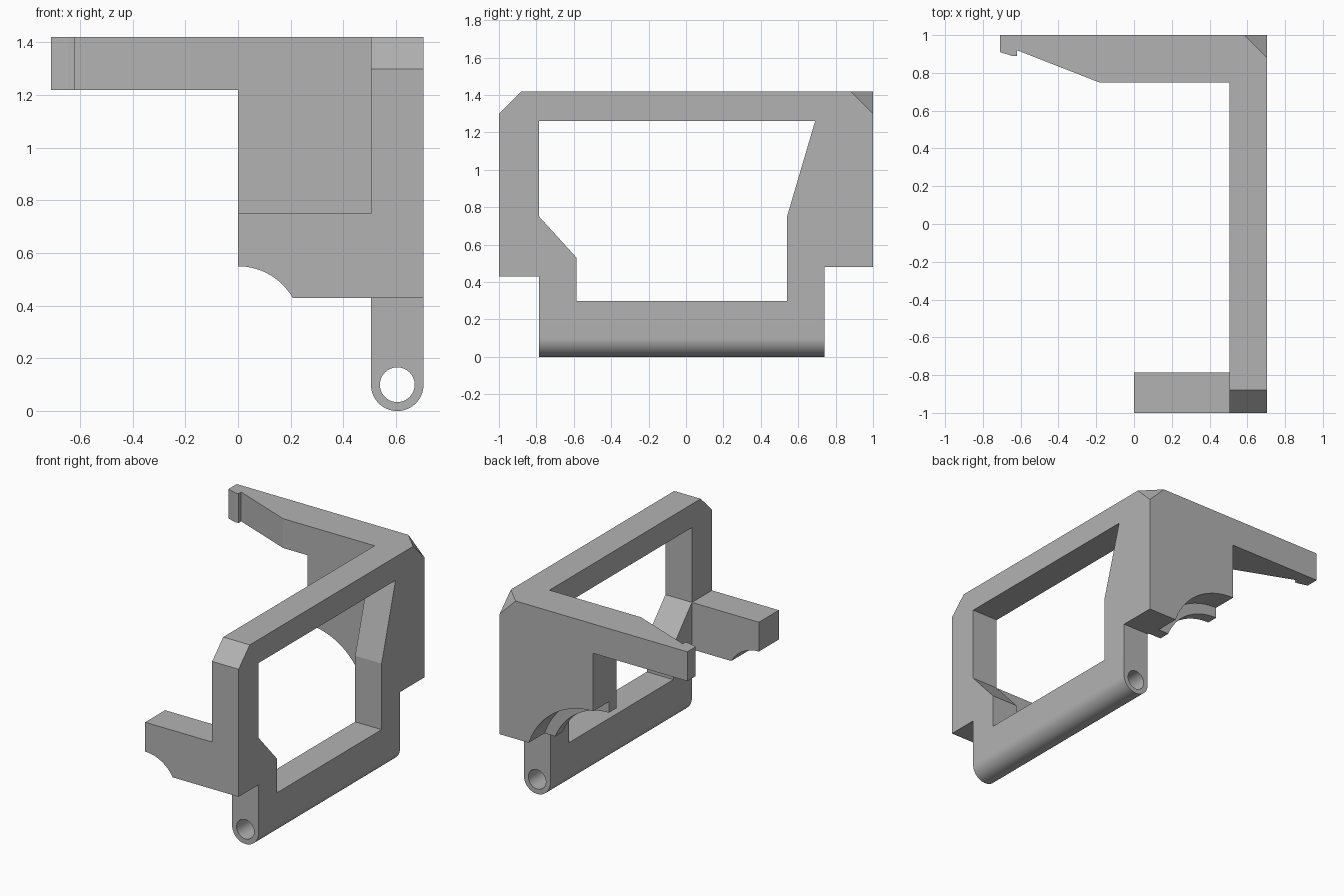
import bpy, bmesh, math
from mathutils import Vector

if "Cube" in bpy.data.objects:
    bpy.data.objects.remove(bpy.data.objects["Cube"], do_unlink=True)

grey = bpy.data.materials.new("plain grey")
grey.use_nodes = True
COLOUR = (0.45, 0.45, 0.45, 1)
grey.diffuse_color = COLOUR
grey.node_tree.nodes["Principled BSDF"].inputs["Base Color"].default_value = COLOUR

# Map profile coordinates (a, b) and depth d to 3D for each extrusion axis
PLACE = {"x": lambda a, b, d: (d, a, b),
         "y": lambda a, b, d: (a, d, b),
         "z": lambda a, b, d: (a, b, d)}


def prism(name, axis, points, low, high):
    """Extrude a closed profile along an axis."""
    bm = bmesh.new()
    base = bm.faces.new([bm.verts.new(PLACE[axis](a, b, low)) for a, b in points])
    extruded = bmesh.ops.extrude_face_region(bm, geom=[base])["geom"]
    shift = Vector(PLACE[axis](0, 0, high - low))
    bmesh.ops.translate(bm, vec=shift,
                        verts=[v for v in extruded if isinstance(v, bmesh.types.BMVert)])
    bmesh.ops.recalc_face_normals(bm, faces=bm.faces)
    mesh = bpy.data.meshes.new(name)
    bm.to_mesh(mesh)
    bm.free()
    mesh.materials.append(grey)
    obj = bpy.data.objects.new(name, mesh)
    bpy.context.collection.objects.link(obj)
    return obj


def combine(target, other, operation):
    """Apply a boolean and remove the second object."""
    bpy.context.view_layer.objects.active = target
    mod = target.modifiers.new("combine", "BOOLEAN")
    mod.solver = "EXACT"
    mod.operation = operation
    mod.object = other
    bpy.ops.object.modifier_apply(modifier=mod.name)
    bpy.data.objects.remove(other, do_unlink=True)


def arc(cx, cz, radius, start, end, steps):
    angles = [math.radians(start + (end - start) * i / steps) for i in range(steps + 1)]
    return [(cx + radius * math.cos(a), cz + radius * math.sin(a)) for a in angles]


def arched_plate(name, radius, bottom, top, low, high):
    """Plate whose lower inner corner is cut by an arc about the arch axis."""
    start = math.degrees(math.asin((bottom - ARCH_Z) / radius))
    points = arc(0, ARCH_Z, radius, start, 90, 20)
    points += [(0, top), (0.6, top), (0.6, bottom)]
    return prism(name, "y", points, low, high)


ARCH_Z = 0.31
IN, OUT, MID = 0.505, 0.705, 0.605
TOP = 1.42

# Side frame with window, rounded hinge edge and pin hole
body = prism("bracket_body", "x",
             [(-1, 0.43), (-0.785, 0.43), (-0.785, 0), (0.74, 0), (0.74, 0.48),
              (1, 0.48), (1, TOP), (-0.88, TOP), (-1, 1.30)], IN, OUT)
window = prism("window_cutter", "x",
               [(-0.785, 1.26), (0.69, 1.26), (0.54, 0.75), (0.54, 0.30),
                (-0.585, 0.30), (-0.585, 0.53), (-0.785, 0.75)], 0.3, 0.9)
combine(body, window, "DIFFERENCE")
rounding = prism("rounded_section", "y",
                 arc(MID, 0.1, 0.1, 180, 360, 32) + [(OUT, 2), (IN, 2)], -1.2, 1.2)
combine(body, rounding, "INTERSECT")
pin_hole = prism("pin_hole_cutter", "y", arc(MID, 0.1, 0.066, 0, 352.5, 47), -1.3, 1.3)
combine(body, pin_hole, "DIFFERENCE")

# Front arm and back plate with its thinner arched lip
combine(body, arched_plate("front_arm", 0.24, 0.43, 0.75, -1, -0.785), "UNION")
back = arched_plate("back_plate", 0.515, 0.48, TOP, 0.83, 1)
combine(back, arched_plate("back_lip", 0.44, 0.48, TOP, 0.75, 0.83), "UNION")
combine(body, back, "UNION")

# Tapered latch arm with a hooked tip
latch = prism("latch_arm", "z",
              [(-0.71, 1), (-0.71, 0.91), (-0.645, 0.89), (-0.62, 0.89),
               (-0.62, 0.92), (-0.185, 0.75), (0.3, 0.75), (0.3, 1)], 1.22, TOP)
combine(body, latch, "UNION")

# Trim the outer back top corner and tidy flat faces
bm = bmesh.new()
bm.from_mesh(body.data)
bmesh.ops.remove_doubles(bm, verts=bm.verts, dist=0.0001)
cut = bmesh.ops.bisect_plane(bm, geom=bm.verts[:] + bm.edges[:] + bm.faces[:],
                             plane_co=(OUT, 1, 1.30), plane_no=(1, 1, 1), clear_outer=True)
rim = [e for e in cut["geom_cut"] if isinstance(e, bmesh.types.BMEdge)]
bmesh.ops.holes_fill(bm, edges=rim)
bmesh.ops.dissolve_limit(bm, angle_limit=math.radians(0.5), verts=bm.verts, edges=bm.edges)
bmesh.ops.recalc_face_normals(bm, faces=bm.faces)
bm.to_mesh(body.data)
bm.free()

# Smooth only the round surfaces
bpy.ops.object.select_all(action="DESELECT")
body.select_set(True)
bpy.context.view_layer.objects.active = body
bpy.ops.object.shade_smooth_by_angle(angle=math.radians(15))
